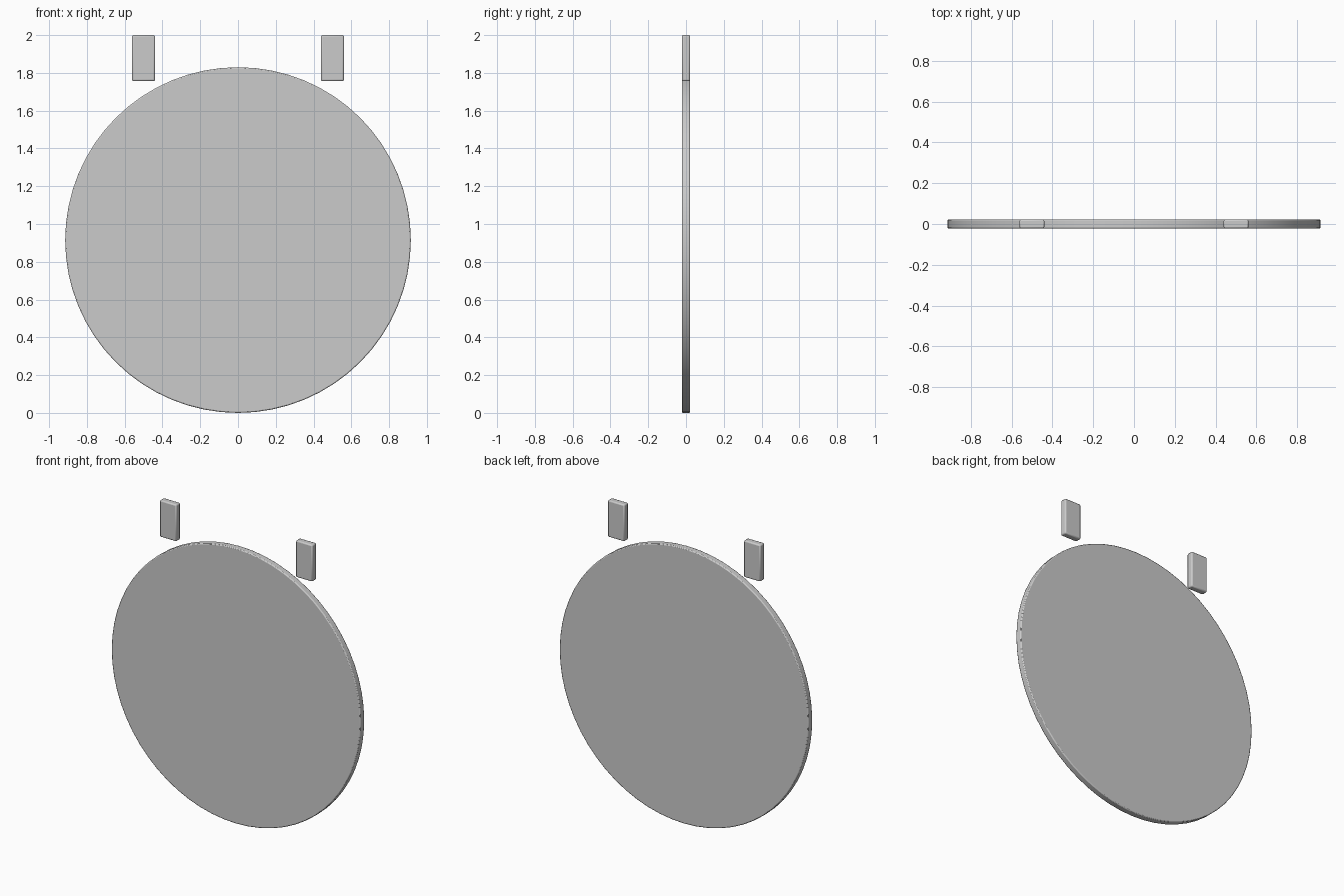
import bpy
from math import pi

if "Cube" in bpy.data.objects:
    bpy.data.objects.remove(bpy.data.objects["Cube"])

DEPTH = 0.044


def soften(obj, width):
    mod = obj.modifiers.new("edge_bevel", 'BEVEL')
    mod.width = width
    mod.segments = 2
    mod.limit_method = 'ANGLE'
    mod.angle_limit = 0.6


# Round upright disc
bpy.ops.mesh.primitive_cylinder_add(vertices=64, radius=0.915, depth=DEPTH,
                                    location=(0, 0, 0.915), rotation=(pi / 2, 0, 0))
disc = bpy.context.object
disc.name = "round_panel"
soften(disc, 0.006)
bpy.ops.object.shade_smooth_by_angle()

# Pair of hanging tabs above the disc
for name, x in (("left_tab", -0.5), ("right_tab", 0.5)):
    bpy.ops.mesh.primitive_cube_add(size=1, location=(x, 0, 1.878))
    tab = bpy.context.object
    tab.name = name
    tab.scale = (0.122, DEPTH, 0.244)
    bpy.ops.object.transform_apply(location=False, rotation=False, scale=True)
    soften(tab, 0.008)
    bpy.ops.object.shade_smooth_by_angle()
